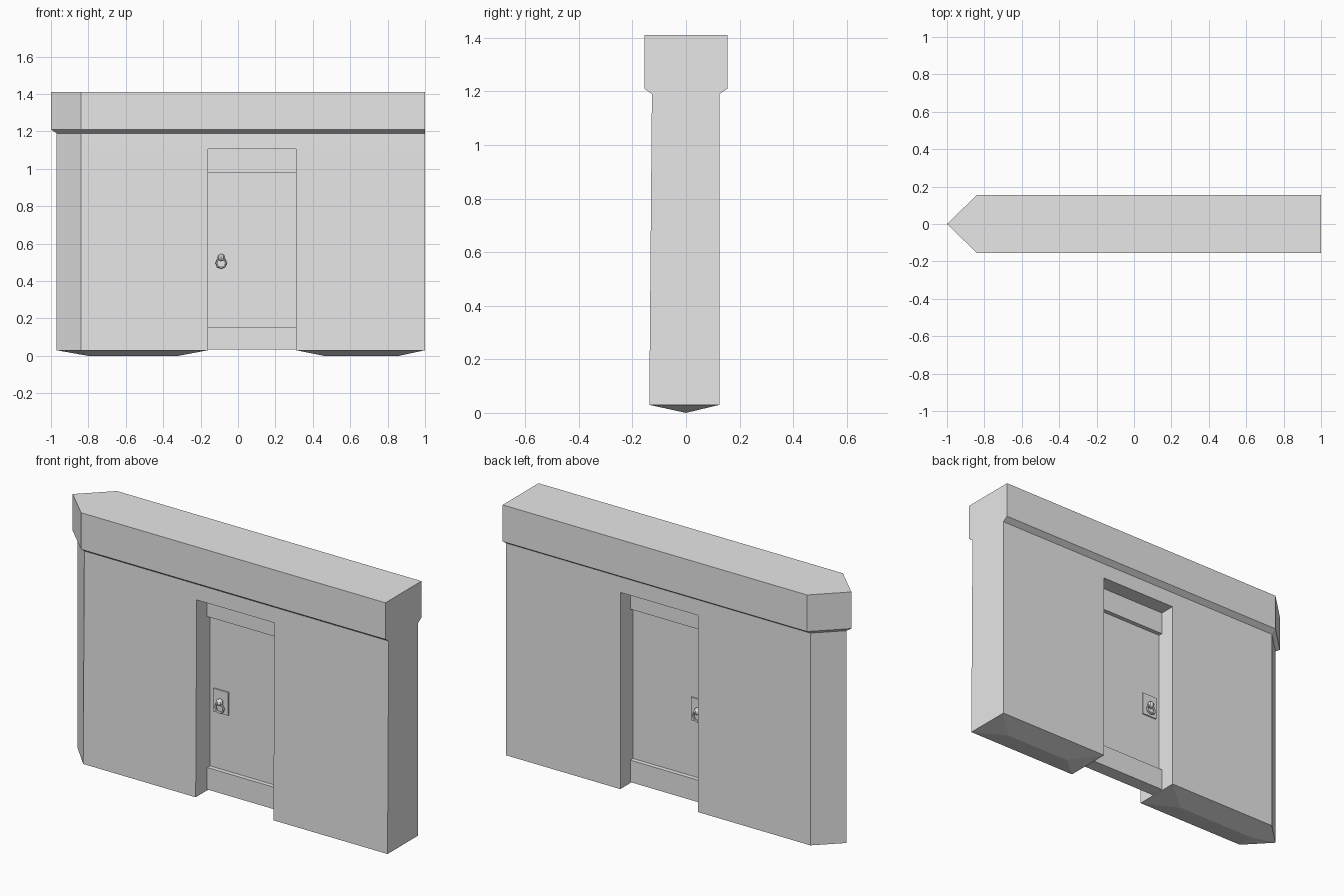
import bpy, bmesh, math

if "Cube" in bpy.data.objects:
    bpy.data.objects.remove(bpy.data.objects["Cube"])

grey = bpy.data.materials.new("stone grey")
grey.diffuse_color = (0.8, 0.8, 0.8, 1)
grey.use_nodes = True
grey.node_tree.nodes["Principled BSDF"].inputs["Base Color"].default_value = grey.diffuse_color

DOOR_L, DOOR_R, DOOR_TOP = -0.16, 0.31, 1.105


def finish(bm, name):
    bmesh.ops.recalc_face_normals(bm, faces=bm.faces)
    mesh = bpy.data.meshes.new(name)
    bm.to_mesh(mesh)
    bm.free()
    mesh.materials.append(grey)
    obj = bpy.data.objects.new(name, mesh)
    bpy.context.collection.objects.link(obj)
    return obj


def box(name, x0, x1, y0, y1, z0, z1):
    bm = bmesh.new()
    bmesh.ops.create_cube(bm, size=1)
    for v in bm.verts:
        v.co = (x0 if v.co.x < 0 else x1,
                y0 if v.co.y < 0 else y1,
                z0 if v.co.z < 0 else z1)
    return finish(bm, name)


# Wall: stacked outlines with a pointed left end, a doorway and a wider cap
bm = bmesh.new()


def ring(z, tip, front, back):
    pts = [(tip, 0), (-0.84, front), (DOOR_L, front), (DOOR_R, front), (1, front),
           (1, back), (DOOR_R, back), (DOOR_L, back), (-0.84, back)]
    return [bm.verts.new((x, y, z)) for x, y in pts]


rings = [ring(0.03, -0.97, -0.137, 0.125),
         ring(DOOR_TOP, -0.97, -0.128, 0.125),
         ring(1.19, -0.97, -0.127, 0.125),
         ring(1.21, -1.0, -0.155, 0.155),
         ring(1.41, -1.0, -0.155, 0.155)]
for level in range(4):
    lo, hi = rings[level], rings[level + 1]
    for i in range(9):
        if level == 0 and i in (2, 6):      # doorway left open
            continue
        j = (i + 1) % 9
        bm.faces.new((lo[i], lo[j], hi[j], hi[i]))
bm.faces.new(rings[4])

# Doorway jambs and soffit
lo, hi = rings[0], rings[1]
bm.faces.new((lo[2], lo[7], hi[7], hi[2]))
bm.faces.new((lo[3], lo[6], hi[6], hi[3]))
bm.faces.new((hi[2], hi[3], hi[6], hi[7]))

# Shallow hipped undersides of the two wall blocks
a, b, c, d = [bm.verts.new((x, 0, 0)) for x in (-0.80, -0.32, 0.46, 0.86)]
for f in ((lo[0], lo[1], a), (lo[1], lo[2], b, a), (lo[2], lo[7], b),
          (lo[7], lo[8], a, b), (lo[8], lo[0], a),
          (lo[3], lo[4], d, c), (lo[4], lo[5], d),
          (lo[5], lo[6], c, d), (lo[6], lo[3], c)):
    bm.faces.new(f)
finish(bm, "wall")

# Door leaf with thicker rails above and below
box("door_panel", DOOR_L, DOOR_R, -0.014, 0.014, 0.155, 0.98)
box("door_top_rail", DOOR_L, DOOR_R, -0.038, 0.038, 0.98, DOOR_TOP)
box("door_bottom_rail", DOOR_L, DOOR_R, -0.038, 0.038, 0.035, 0.155)

# Plate, knob and hanging ring on both sides of the door
HX = -0.09
for s, side in ((-1, "front"), (1, "back")):
    ys = sorted((s * 0.012, s * 0.021))
    box(side + "_handle_plate", HX - 0.045, HX + 0.045, ys[0], ys[1], 0.462, 0.588)
    bpy.ops.mesh.primitive_uv_sphere_add(segments=8, ring_count=6, radius=0.019,
                                         location=(HX, s * 0.03, 0.526))
    knob = bpy.context.object
    knob.name = side + "_handle_knob"
    bpy.ops.mesh.primitive_torus_add(major_segments=8, minor_segments=5,
                                     major_radius=0.025, minor_radius=0.006,
                                     location=(HX, s * 0.032, 0.496),
                                     rotation=(math.pi / 2, 0, 0))
    pull = bpy.context.object
    pull.name = side + "_handle_ring"
    for o in (knob, pull):
        o.data.materials.append(grey)
